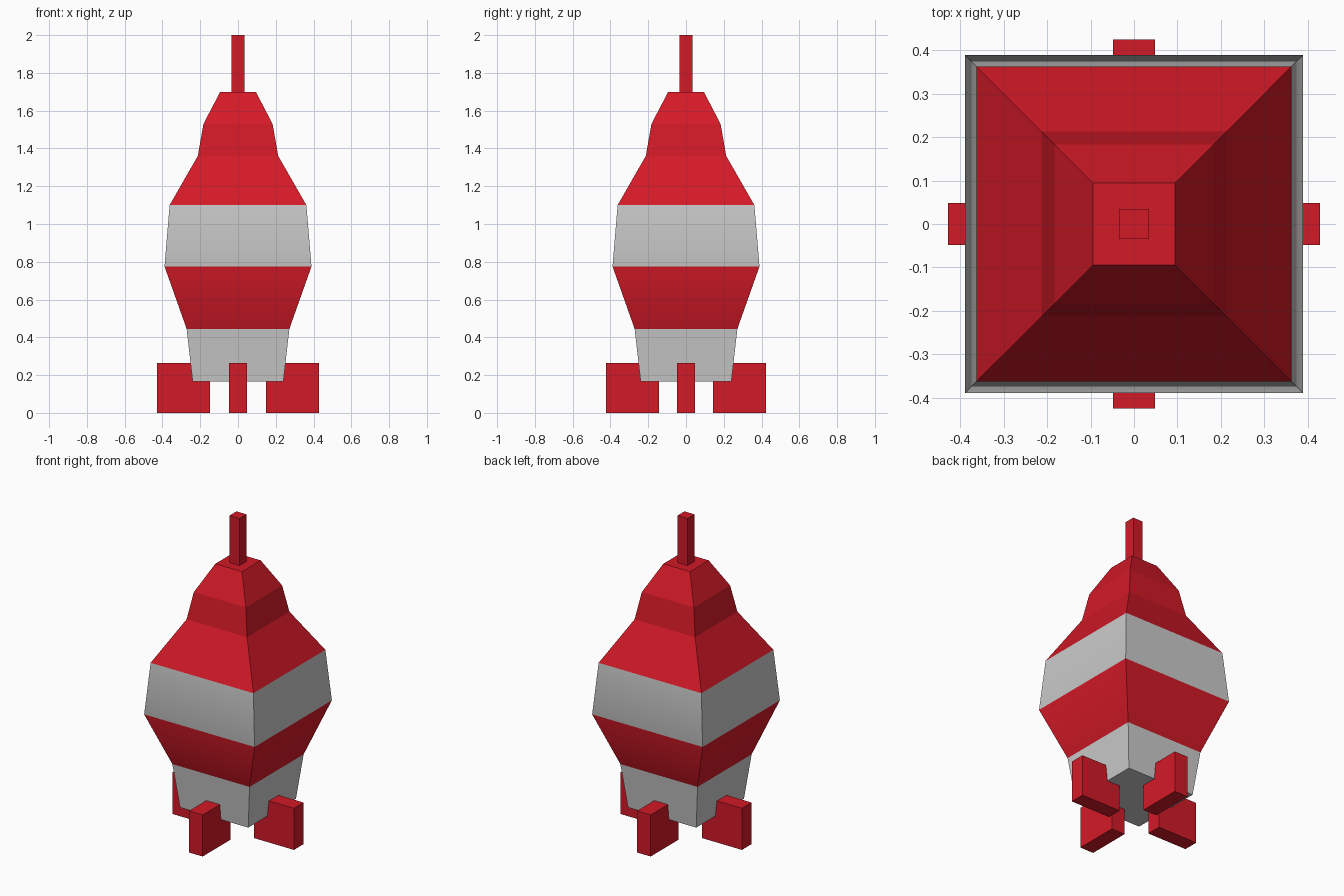
import bpy, bmesh

if "Cube" in bpy.data.objects:
    bpy.data.objects.remove(bpy.data.objects["Cube"])

red = bpy.data.materials.new("red_paint")
red.diffuse_color = (0.65, 0.01, 0.02, 1)
red.use_nodes = True
red.node_tree.nodes["Principled BSDF"].inputs["Base Color"].default_value = red.diffuse_color
grey = bpy.data.materials.new("grey_paint")
grey.diffuse_color = (0.8, 0.8, 0.8, 1)
grey.use_nodes = True
grey.node_tree.nodes["Principled BSDF"].inputs["Base Color"].default_value = grey.diffuse_color


def finish(name, bm, mats):
    bmesh.ops.recalc_face_normals(bm, faces=bm.faces)
    mesh = bpy.data.meshes.new(name)
    bm.to_mesh(mesh)
    bm.free()
    for m in mats:
        mesh.materials.append(m)
    obj = bpy.data.objects.new(name, mesh)
    bpy.context.collection.objects.link(obj)
    return obj


def box(name, lo, hi):
    bm = bmesh.new()
    bmesh.ops.create_cube(bm, size=1)
    for v in bm.verts:
        v.co = [(a + b) / 2 + c * (b - a) for a, b, c in zip(lo, hi, v.co)]
    return finish(name, bm, [red])


# Rocket hull: stacked square sections (half width, height), banded in grey and red
profile = [(0.24, 0.165), (0.272, 0.445), (0.389, 0.775), (0.362, 1.10),
           (0.213, 1.36), (0.183, 1.53), (0.094, 1.70)]
band_material = [0, 1, 0, 1, 1, 1]
band_smooth = [False, True, True, False, False, False]
bm = bmesh.new()
rings = [[bm.verts.new((sx * r, sy * r, z))
          for sx, sy in ((-1, -1), (1, -1), (1, 1), (-1, 1))] for r, z in profile]
for i, (a, b) in enumerate(zip(rings, rings[1:])):
    for k in range(4):
        n = (k + 1) % 4
        f = bm.faces.new((a[k], a[n], b[n], b[k]))
        f.material_index = band_material[i]
        f.smooth = band_smooth[i]
        bm.edges.get((a[k], b[k])).smooth = False  # crisp hull corners
bm.faces.new(rings[0][::-1])
bm.faces.new(rings[-1]).material_index = 1
finish("hull", bm, [grey, red])

# Nose antenna
box("antenna", (-0.035, -0.035, 1.69), (0.035, 0.035, 2.0))

# Four landing fins
for s, side, end in ((-1, "left", "front"), (1, "right", "back")):
    x0, x1 = sorted((s * 0.148, s * 0.428))
    box(side + "_fin", (x0, -0.048, 0), (x1, 0.048, 0.265))
    y0, y1 = sorted((s * 0.142, s * 0.424))
    box(end + "_fin", (-0.048, y0, 0), (0.048, y1, 0.265))
